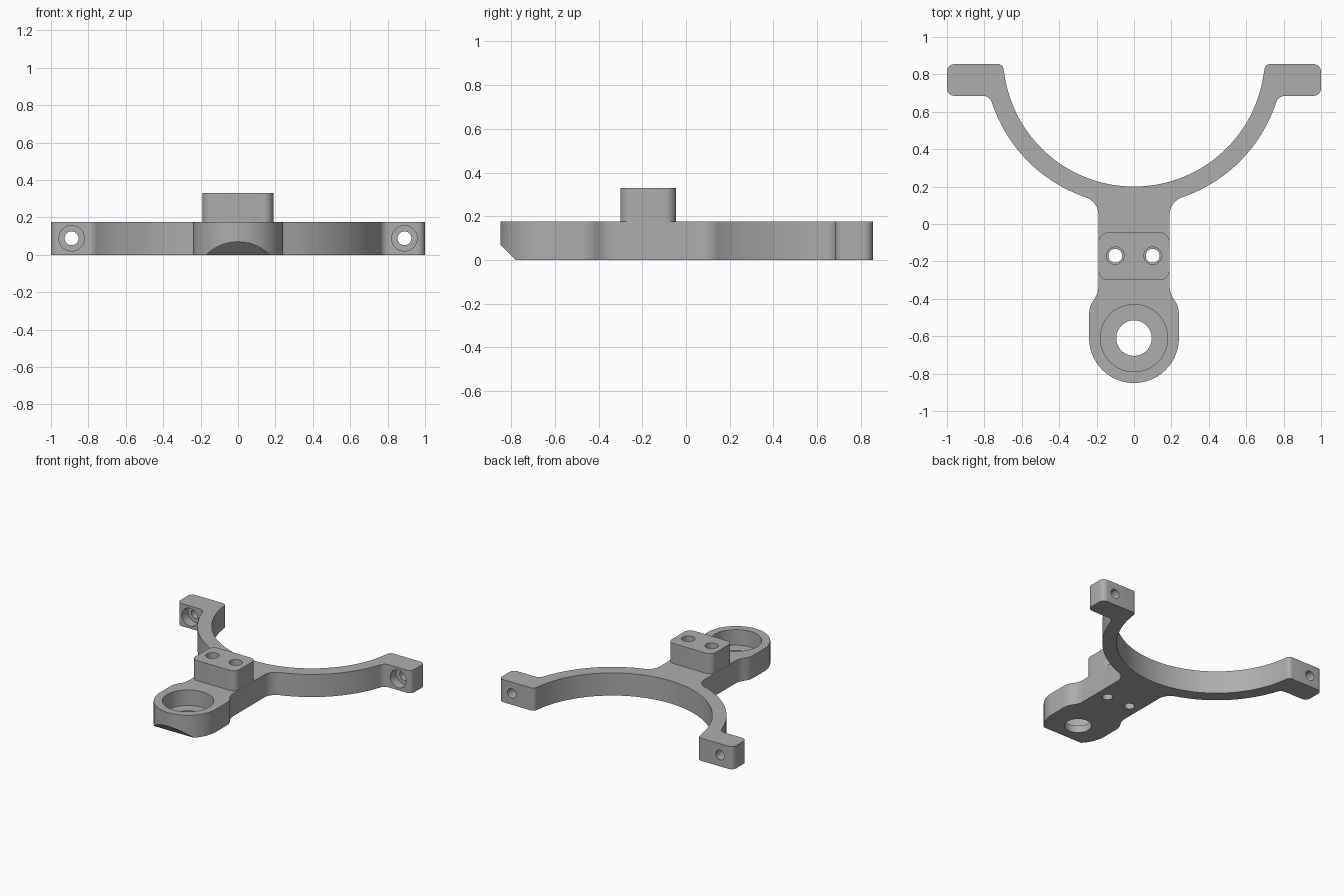
import bpy, bmesh, math
from mathutils import Matrix, Vector

if "Cube" in bpy.data.objects:
    bpy.data.objects.remove(bpy.data.objects["Cube"])

grey = bpy.data.materials.new("satin grey")
grey.diffuse_color = (0.42, 0.42, 0.42, 1)
grey.use_nodes = True
grey.node_tree.nodes["Principled BSDF"].inputs["Base Color"].default_value = grey.diffuse_color
T = 0.175  # plate thickness


def make(name, bm):
    bmesh.ops.recalc_face_normals(bm, faces=bm.faces)
    me = bpy.data.meshes.new(name)
    bm.to_mesh(me)
    bm.free()
    me.materials.append(grey)
    ob = bpy.data.objects.new(name, me)
    bpy.context.collection.objects.link(ob)
    return ob


def arc(cx, cy, r, a0, a1, step=5):
    n = max(2, round(abs(a1 - a0) / step))
    angles = [math.radians(a0 + (a1 - a0) * i / n) for i in range(n + 1)]
    return [(cx + r * math.cos(a), cy + r * math.sin(a)) for a in angles]


def prism(name, pts, z0, z1):
    bm = bmesh.new()
    face = bm.faces.new([bm.verts.new((x, y, z0)) for x, y in pts])
    out = bmesh.ops.extrude_face_region(bm, geom=[face])
    bmesh.ops.translate(bm, vec=(0, 0, z1 - z0),
                        verts=[v for v in out["geom"] if isinstance(v, bmesh.types.BMVert)])
    return make(name, bm)


def cylinder(name, r, p0, p1):
    p0, p1 = Vector(p0), Vector(p1)
    axis = p1 - p0
    mat = Matrix.Translation((p0 + p1) / 2) @ axis.to_track_quat('Z', 'Y').to_matrix().to_4x4()
    bm = bmesh.new()
    bmesh.ops.create_cone(bm, cap_ends=True, segments=48, radius1=r, radius2=r,
                          depth=axis.length, matrix=mat)
    return make(name, bm)


def combine(target, tool, operation):
    mod = target.modifiers.new(operation.lower(), 'BOOLEAN')
    mod.operation, mod.object, mod.solver = operation, tool, 'EXACT'
    bpy.context.view_layer.objects.active = target
    bpy.ops.object.modifier_apply(modifier=mod.name)
    bpy.data.objects.remove(tool)


# Right half of the plate outline, from the front tip to the cradle bottom
RC, RO, RI = 0.9, 0.8, 0.7          # cradle centre y, outer and inner radius
f, g = 0.10, 0.05                   # fillets at the neck and at the ears
ny = RC - math.sqrt((RO + f) ** 2 - (0.19 + f) ** 2)
na = math.degrees(math.atan2(RC - ny, -(0.19 + f)))
gy = 0.685 - g
gx = math.sqrt((RO + g) ** 2 - (RC - gy) ** 2)
ga = math.degrees(math.atan2(RC - gy, -gx))
ia = math.degrees(math.asin((0.825 - RC) / RI))
half = arc(0, -0.61, 0.24, -90, 0)
half += arc(0.115, -0.48, 0.125, 0, 36.87)
half += arc(0.315, -0.33, 0.125, 216.87, 180)[1:]
half += arc(0.19 + f, ny, f, 180, na)
half += arc(0, RC, RO, na - 180, ga - 180, 2.5)[1:]
half += arc(gx, gy, g, ga, 90, 10)[1:]
half += arc(0.96, 0.725, 0.04, -90, 0, 15)
half += arc(0.96, 0.815, 0.04, 0, 90, 15)
half += arc(0.727, 0.825, 0.03, 90, 180, 15)
half += arc(0, RC, RI, ia, -90, 2.5)[1:]
outline = half + [(-x, y) for x, y in half[-2:0:-1]]
bracket = prism("bracket", outline, 0, T)

# Raised mounting block on the neck
w, r = 0.189, 0.05
block = []
for cx, cy, a in ((w - r, -0.095, 0), (r - w, -0.095, 90), (r - w, -0.25, 180), (w - r, -0.25, 270)):
    block += arc(cx, cy, r, a, a + 90, 10)
combine(bracket, prism("mounting_block", block, 0.08, 0.33), 'UNION')

# Stepped socket in the front lobe
combine(bracket, cylinder("socket_bore", 0.18, (0, -0.61, 0.055), (0, -0.61, 0.4)), 'DIFFERENCE')
combine(bracket, cylinder("socket_hole", 0.095, (0, -0.61, -0.1), (0, -0.61, 0.4)), 'DIFFERENCE')

for s in (-1, 1):
    # Vertical stepped screw holes through the mounting block
    x = 0.1 * s
    combine(bracket, cylinder("block_hole", 0.037, (x, -0.17, -0.1), (x, -0.17, 0.5)), 'DIFFERENCE')
    combine(bracket, cylinder("block_bore", 0.047, (x, -0.17, 0.12), (x, -0.17, 0.5)), 'DIFFERENCE')
    # Counterbored screw holes through the ears
    x = 0.89 * s
    combine(bracket, cylinder("ear_hole", 0.037, (x, 0.5, 0.088), (x, 1.0, 0.088)), 'DIFFERENCE')
    combine(bracket, cylinder("ear_bore", 0.068, (x, 0.5, 0.088), (x, 0.755, 0.088)), 'DIFFERENCE')

# Sloped cut under the front tip
wedge = prism("tip_wedge", [(-0.95, 0.17), (-0.95, -0.1), (-0.68, -0.1)], -0.4, 0.4)
wedge.data.transform(Matrix(((0, 0, 1, 0), (1, 0, 0, 0), (0, 1, 0, 0), (0, 0, 0, 1))))
combine(bracket, wedge, 'DIFFERENCE')

# Smooth curved walls, crisp edges
bpy.ops.object.select_all(action='DESELECT')
bracket.select_set(True)
bpy.context.view_layer.objects.active = bracket
bpy.ops.object.shade_smooth_by_angle(angle=math.radians(30))
